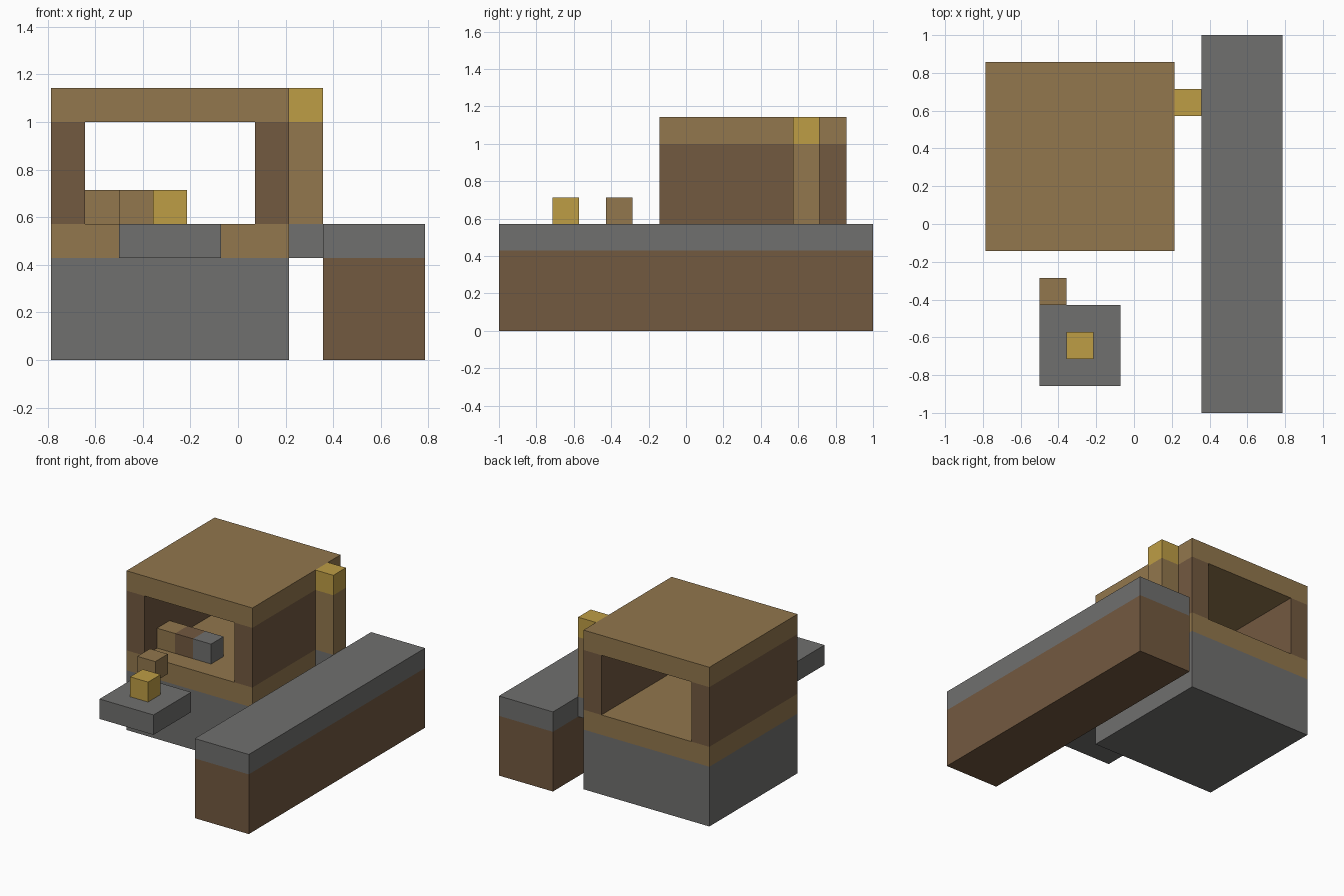
import bpy
import bmesh
from mathutils import Vector

cube = bpy.data.objects.get("Cube")
if cube:
    bpy.data.objects.remove(cube, do_unlink=True)

UNIT = 1 / 7                        # edge of one block
ORIGIN = Vector((-5.5, -7, 0))      # corner of the block grid


def make_material(name, r, g, b):
    mat = bpy.data.materials.new(name)
    mat.use_nodes = True
    mat.diffuse_color = (r, g, b, 1)
    mat.node_tree.nodes["Principled BSDF"].inputs["Base Color"].default_value = (r, g, b, 1)
    return mat


STONE = make_material("stone grey", 0.162, 0.160, 0.157)
BARK = make_material("dark wood brown", 0.171, 0.100, 0.051)
PLANK = make_material("plank tan", 0.287, 0.184, 0.074)
GLOW = make_material("lamp yellow", 0.515, 0.337, 0.060)


def block(name, mat, start, size):
    """Box given by its low corner and size, both in block units."""
    start, size = Vector(start), Vector(size)
    bm = bmesh.new()
    bmesh.ops.create_cube(bm, size=1)
    for v in bm.verts:
        v.co = v.co * size * UNIT
    mesh = bpy.data.meshes.new(name)
    bm.to_mesh(mesh)
    bm.free()
    mesh.materials.append(mat)
    obj = bpy.data.objects.new(name, mesh)
    obj.location = (ORIGIN + start + size / 2) * UNIT
    bpy.context.collection.objects.link(obj)
    return obj


# House: stone base, plank floor, two side walls, flat roof
block("house_base", STONE, (0, 6, 0), (7, 7, 3))
block("house_floor", PLANK, (0, 6, 3), (7, 7, 1))
for name, x in (("right_wall", 0), ("left_wall", 6)):
    block(name, BARK, (x, 6, 4), (1, 7, 3))
block("house_roof", PLANK, (0, 6, 7), (7, 7, 1))

# Row of furniture inside the house
for i, (name, mat) in enumerate((("crate", PLANK), ("chest", BARK), ("stove", STONE))):
    block(name, mat, (1 + i, 7, 4), (1, 1, 1))

# Lamp post beside the house
block("lamp_footing", STONE, (7, 11, 3), (1, 1, 1))
block("lamp_post", PLANK, (7, 11, 4), (1, 1, 3))
block("lamp_head", GLOW, (7, 11, 7), (1, 1, 1))

# Long raised path
block("path_earth", BARK, (8, 0, 0), (3, 14, 3))
block("path_paving", STONE, (8, 0, 3), (3, 14, 1))

# Floating platform with lamp and step
block("platform", STONE, (2, 1, 3), (3, 3, 1))
block("platform_lamp", GLOW, (3, 2, 4), (1, 1, 1))
block("platform_step", PLANK, (2, 4, 4), (1, 1, 1))
